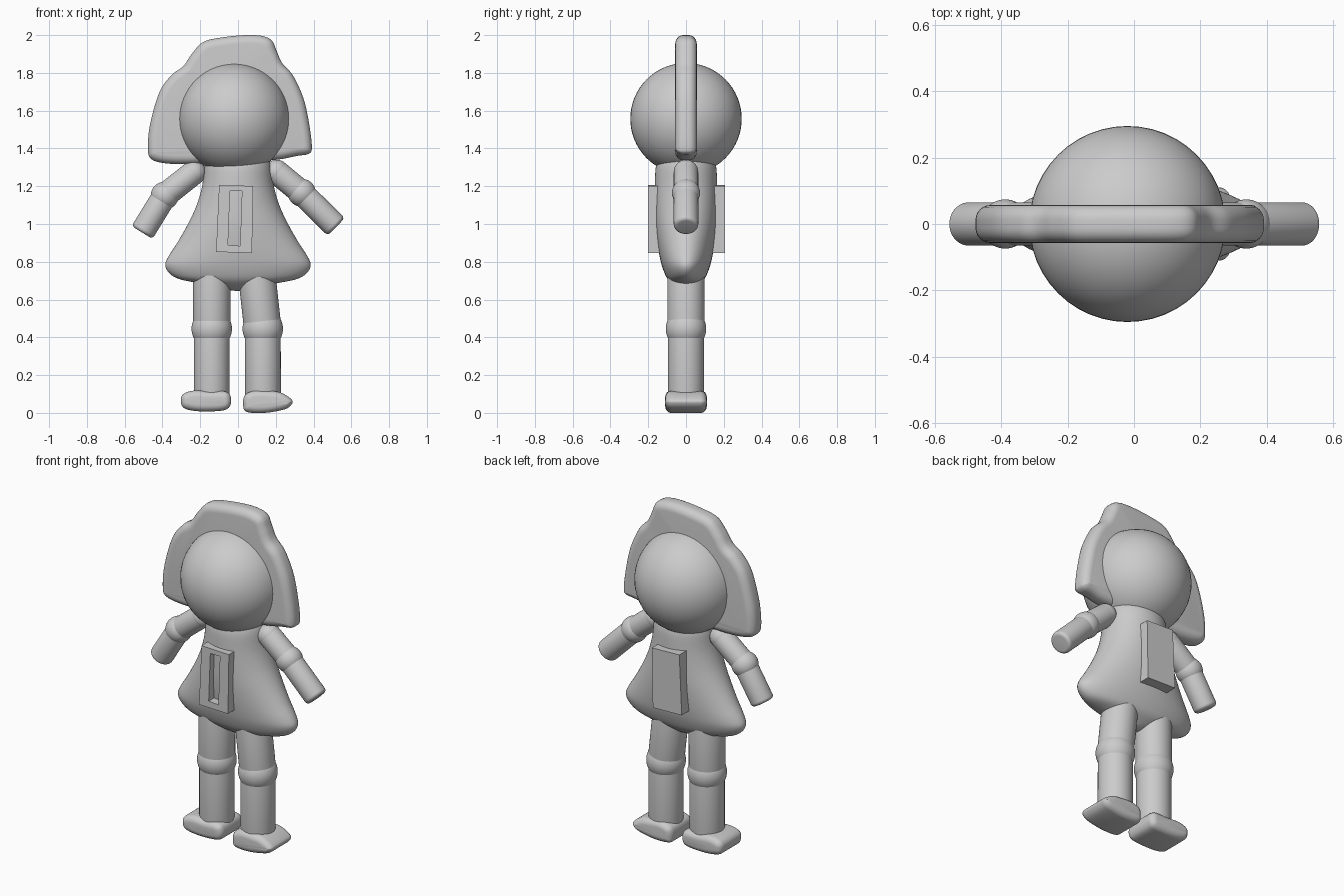
import bpy, bmesh, math
from mathutils import Vector

if "Cube" in bpy.data.objects:
    bpy.data.objects.remove(bpy.data.objects["Cube"], do_unlink=True)

grey = bpy.data.materials.new("light_grey")
grey.use_nodes = True
COLOUR = (0.6, 0.6, 0.6, 1)
grey.diffuse_color = COLOUR
grey.node_tree.nodes["Principled BSDF"].inputs["Base Color"].default_value = COLOUR


def finish(name, bm, angle=40):
    bmesh.ops.recalc_face_normals(bm, faces=bm.faces[:])
    mesh = bpy.data.meshes.new(name)
    bm.to_mesh(mesh)
    bm.free()
    ob = bpy.data.objects.new(name, mesh)
    bpy.context.collection.objects.link(ob)
    mesh.materials.append(grey)
    bpy.ops.object.select_all(action='DESELECT')
    ob.select_set(True)
    bpy.context.view_layer.objects.active = ob
    bpy.ops.object.shade_smooth_by_angle(angle=math.radians(angle))
    return ob


def spline(points, closed, steps=6):
    """Smooth curve through the given points."""
    pts = [Vector(p) for p in points]
    n = len(pts)
    pick = (lambda i: pts[i % n]) if closed else (lambda i: pts[min(max(i, 0), n - 1)])
    out = []
    for i in range(n if closed else n - 1):
        a, b, c, d = (pick(i + k) for k in (-1, 0, 1, 2))
        for s in range(steps):
            t = s / steps
            out.append(b + 0.5 * t * (c - a + t * (2 * a - 5 * b + 4 * c - d
                                                   + t * (3 * (b - c) + d - a))))
    if not closed:
        out.append(pts[-1])
    return out


def skin(bm, rings):
    """Join rings of points with quads and cap both ends."""
    vs = [[bm.verts.new(p) for p in ring] for ring in rings]
    n = len(vs[0])
    for a, b in zip(vs, vs[1:]):
        for i in range(n):
            j = (i + 1) % n
            bm.faces.new((a[i], a[j], b[j], b[i]))
    bm.faces.new(vs[0])
    bm.faces.new(vs[-1])


def rounded_slab(name, outline, half, bevel):
    """Clockwise x-z outline, thickened along y with rounded rims."""
    pts = spline(outline, True)
    n = len(pts)
    normals = []
    for i in range(n):
        d = (pts[(i + 1) % n] - pts[i - 1]).normalized()
        normals.append(Vector((d.y, -d.x)))
    rings = []
    for side in (-1, 1):
        for k in range(7):
            a = math.pi / 2 * (k if side > 0 else 6 - k) / 6
            inset = bevel * (1 - math.cos(a))
            y = side * (half - bevel + bevel * math.sin(a))
            ring = [p + m * inset for p, m in zip(pts, normals)]
            rings.append([(q.x, y, q.y) for q in ring])
    bm = bmesh.new()
    skin(bm, rings)
    return finish(name, bm, 50)


def ball(name, centre, r):
    bm = bmesh.new()
    bmesh.ops.create_uvsphere(bm, u_segments=48, v_segments=32, radius=r)
    bmesh.ops.translate(bm, verts=bm.verts[:], vec=centre)
    return finish(name, bm)


def rod(name, a, b, r, rim):
    """Cylinder between two points with rounded rims."""
    a, b = Vector(a), Vector(b)
    turn = (b - a).to_track_quat('Z', 'Y')
    length = (b - a).length
    stops = [(0, r - rim, 0)]
    stops = [(rim * (1 - math.cos(t)), r - rim + rim * math.sin(t))
             for t in (math.pi / 2 * k / 6 for k in range(7))]
    stops += [(length - h, q) for h, q in reversed(stops)]
    rings = []
    for h, q in stops:
        rings.append([a + turn @ Vector((q * math.cos(t), q * math.sin(t), h))
                      for t in (math.tau * i / 40 for i in range(40))])
    bm = bmesh.new()
    skin(bm, rings)
    return finish(name, bm)


# Head and the flat hair behind it
ball("head", (-0.02, 0, 1.557), 0.295)
rounded_slab("hair", [
    (-.46, 1.345), (-.477, 1.4), (-.465, 1.53), (-.415, 1.7), (-.35, 1.79),
    (-.29, 1.835), (-.245, 1.9), (-.185, 1.963), (-.09, 1.987), (.04, 2.0),
    (.13, 1.995), (.18, 1.97), (.205, 1.915), (.235, 1.85), (.29, 1.788),
    (.345, 1.67), (.375, 1.54), (.391, 1.41), (.375, 1.372), (.31, 1.36),
    (.2, 1.34), (0, 1.33), (-.25, 1.317), (-.39, 1.322)], 0.057, 0.045)

# Dress: oval rings of height, half width, half depth
sections = [(.646, .015, .008), (.655, .07, .035), (.685, .2, .075), (.708, .31, .097),
            (.738, .362, .113), (.78, .385, .128), (.825, .37, .139), (.9, .322, .152),
            (1.0, .265, .163), (1.1, .219, .166), (1.2, .19, .165), (1.3, .178, .16),
            (1.35, .165, .14)]
bm = bmesh.new()
skin(bm, [[(s.y * math.cos(t), s.z * math.sin(t), s.x)
           for t in (math.tau * i / 64 for i in range(64))]
          for s in spline(sections, False, 4)])
finish("dress", bm, 60)


# Chest box: slotted frame in front, solid panel behind
outer = [(-.116, .852), (.074, .847), (.08, 1.201), (-.1, 1.207)]
slot = [(-.053, .889), (.011, .884), (.021, 1.175), (-.042, 1.175)]
bm = bmesh.new()


def loop(shape, y):
    return [bm.verts.new((x, y, z)) for x, z in shape]


front, hole = loop(outer, -.2), loop(slot, -.2)
floor, back = loop(slot, -.14), loop(outer, .206)
for i in range(4):
    j = (i + 1) % 4
    for p, q in ((front, hole), (hole, floor), (front, back)):
        bm.faces.new((p[i], p[j], q[j], q[i]))
bm.faces.new(floor)
bm.faces.new(back)
finish("chest_box", bm, 20)

# Arms
arms = {"right": ((-.235, 1.272), (-.388, 1.15), (-.508, .955)),
        "left": ((.205, 1.275), (.338, 1.165), (.52, .985))}
for side, joints in arms.items():
    shoulder, elbow, hand = (Vector((x, 0, z)) for x, z in joints)
    ball(side + "_shoulder", shoulder, .065)
    rod(side + "_upper_arm", shoulder, elbow, .065, .01)
    ball(side + "_elbow", elbow, .074)
    rod(side + "_forearm", elbow, hand, .065, .02)

# Legs
legs = {"right": ((-.138, .76), (-.139, .445), (-.139, .07)),
        "left": ((.096, .76), (.131, .445), (.132, .07))}
for side, joints in legs.items():
    hip, knee, ankle = (Vector((x, 0, z)) for x, z in joints)
    rod(side + "_thigh", hip, knee, .099, .03)
    ball(side + "_knee", knee, .107)
    rod(side + "_shin", knee, ankle, .095, .01)

# Feet
rounded_slab("right_foot", [
    (-.303, .07), (-.285, .103), (-.23, .118), (-.15, .114), (-.075, .115),
    (-.042, .094), (-.039, .045), (-.075, .014), (-.2, .008), (-.285, .025)], .11, .035)
rounded_slab("left_foot", [
    (.027, .045), (.037, .095), (.09, .118), (.16, .117), (.225, .108), (.28, .075),
    (.287, .05), (.25, .02), (.14, 0), (.045, .006)], .11, .035)
